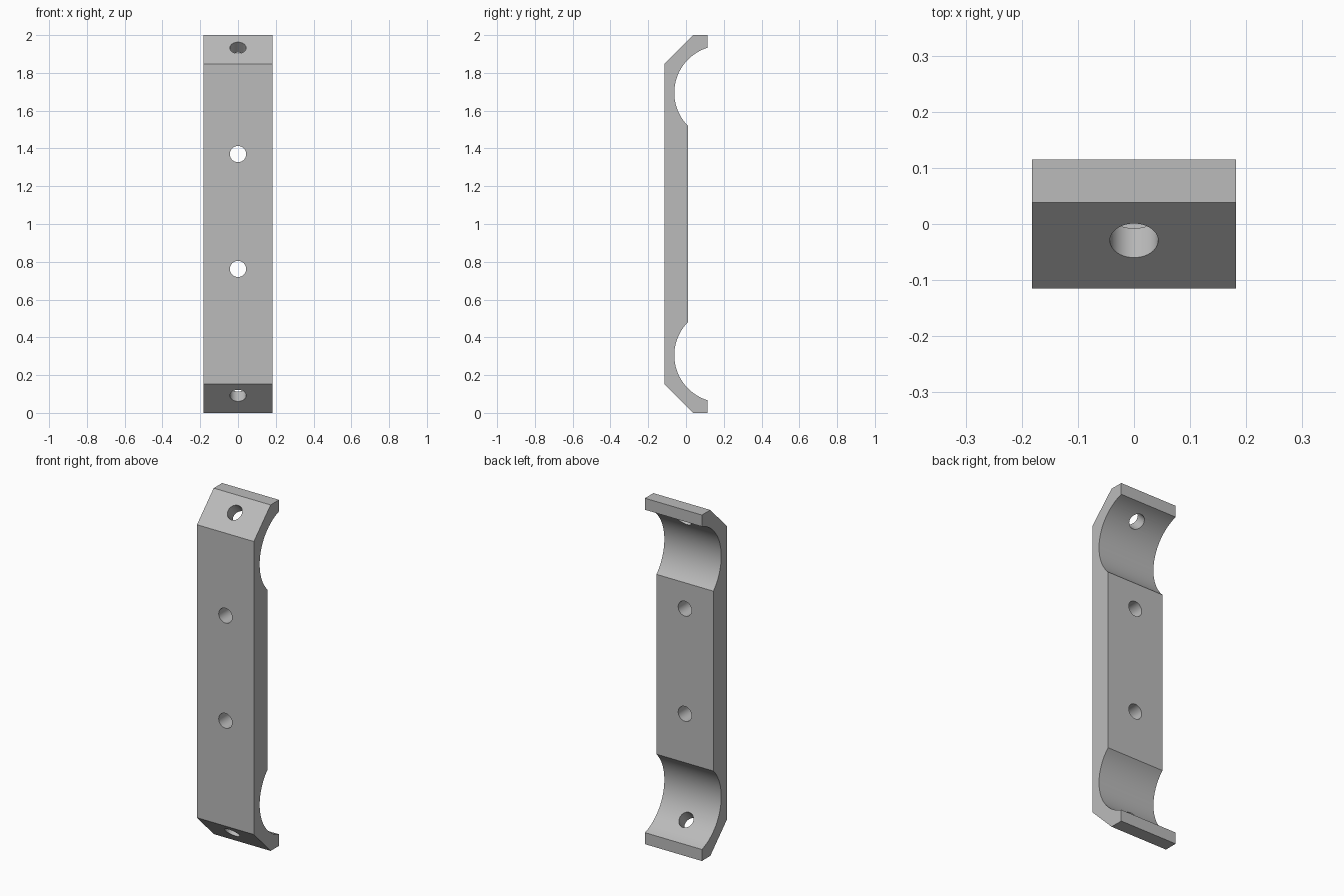
import bpy, bmesh, math
from mathutils import Vector

cube = bpy.data.objects.get("Cube")
if cube:
    bpy.data.objects.remove(cube, do_unlink=True)

HALF_W = 0.182      # half the bracket width
FRONT, BACK = -0.115, 0.115
WEB_BACK = 0.01     # rear face of the middle section
ARC_Y, ARC_Z, ARC_R = 0.187, 0.305, 0.249
HOLE_R = 0.043

grey = bpy.data.materials.new("plain grey")
grey.use_nodes = True
colour = (0.5, 0.5, 0.5, 1)
grey.diffuse_color = colour
grey.node_tree.nodes["Principled BSDF"].inputs["Base Color"].default_value = colour

# Lower half of the side profile: chamfered nose, tip and round recess
start = -math.acos((BACK - ARC_Y) / ARC_R)
end = -2 * math.pi + math.acos((WEB_BACK - ARC_Y) / ARC_R)
STEPS = 32
lower = [(FRONT, 0.153), (0.038, 0.0), (BACK, 0.0)]
for i in range(STEPS + 1):
    a = start + (end - start) * i / STEPS
    lower.append((ARC_Y + ARC_R * math.cos(a), ARC_Z + ARC_R * math.sin(a)))
profile = lower + [(y, 2 - z) for y, z in reversed(lower)]

# Extrude the profile across the width
bm = bmesh.new()
face = bm.faces.new([bm.verts.new((-HALF_W, y, z)) for y, z in profile])
extruded = bmesh.ops.extrude_face_region(bm, geom=[face])["geom"]
bmesh.ops.translate(bm, vec=(2 * HALF_W, 0, 0),
                    verts=[v for v in extruded if isinstance(v, bmesh.types.BMVert)])
bmesh.ops.recalc_face_normals(bm, faces=bm.faces)
mesh = bpy.data.meshes.new("mounting_bracket")
bm.to_mesh(mesh)
bm.free()
mesh.materials.append(grey)
bracket = bpy.data.objects.new("mounting_bracket", mesh)
bpy.context.collection.objects.link(bracket)
bpy.context.view_layer.objects.active = bracket


def drill(y, z, direction):
    """Cut a round through hole centred on (y, z)."""
    bpy.ops.mesh.primitive_cylinder_add(vertices=40, radius=HOLE_R, depth=0.5, location=(0, y, z))
    cutter = bpy.context.object
    cutter.name = "hole_cutter"
    cutter.hide_render = True
    cutter.data.materials.append(grey)
    cutter.rotation_euler = Vector(direction).to_track_quat('Z', 'Y').to_euler()
    bpy.context.view_layer.objects.active = bracket
    mod = bracket.modifiers.new("hole", 'BOOLEAN')
    mod.operation = 'DIFFERENCE'
    mod.solver = 'EXACT'
    mod.object = cutter
    bpy.ops.object.modifier_apply(modifier=mod.name)
    bpy.data.objects.remove(cutter, do_unlink=True)


# Screw holes through the middle and square to each chamfer
drill(FRONT, 0.762, (0, 1, 0))
drill(FRONT, 1.37, (0, 1, 0))
drill(-0.053, 0.092, (0, 1, 1))
drill(-0.031, 1.934, (0, 1, -1))

bpy.ops.object.select_all(action='DESELECT')
bracket.select_set(True)
bpy.context.view_layer.objects.active = bracket
bpy.ops.object.shade_smooth_by_angle(angle=math.radians(25))
